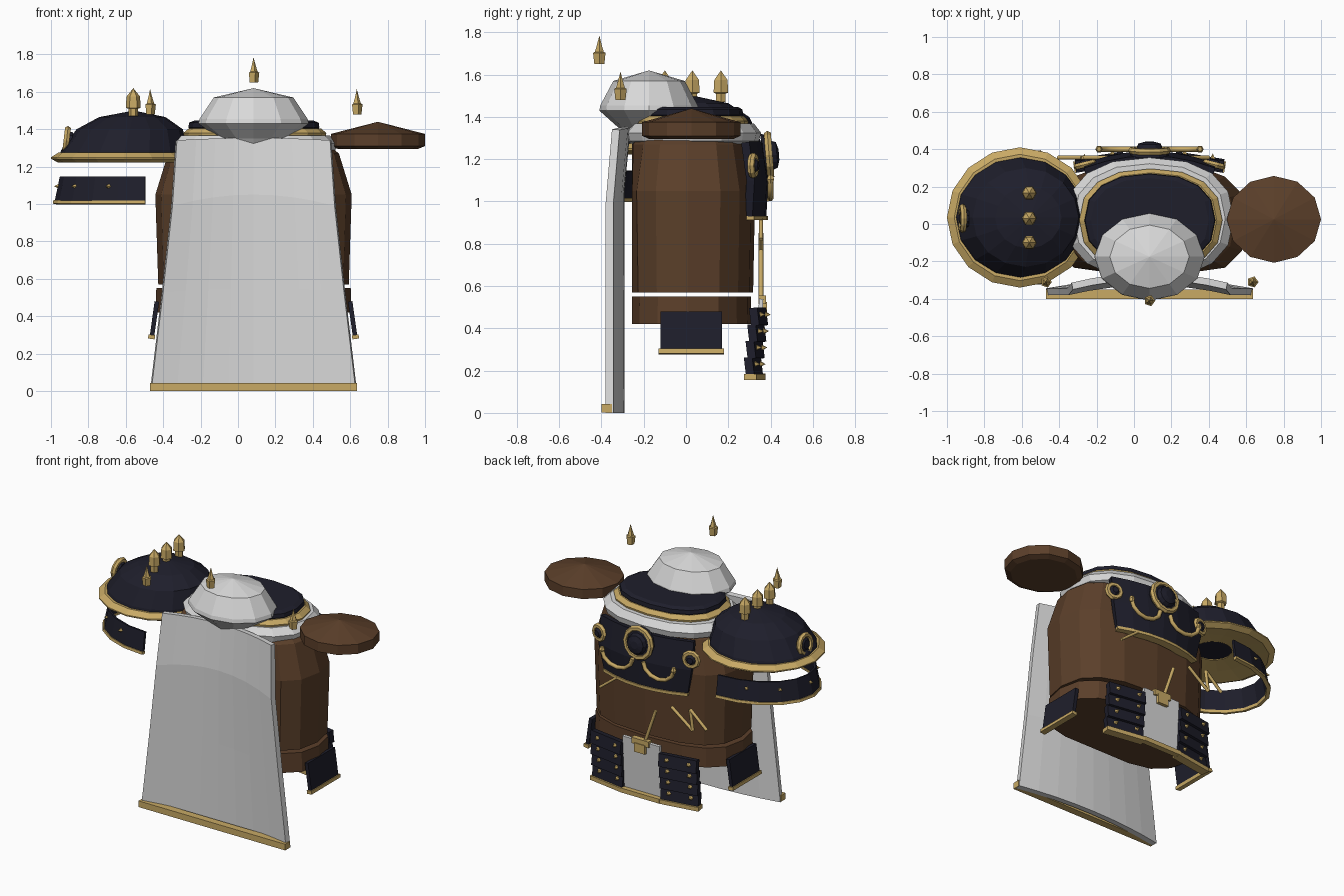
import bpy, bmesh, math
from mathutils import Vector, Matrix

cube = bpy.data.objects.get("Cube")
if cube:
    bpy.data.objects.remove(cube)

def material(name, rgb):
    m = bpy.data.materials.new(name)
    m.use_nodes = True
    m.diffuse_color = (*rgb, 1)
    m.node_tree.nodes["Principled BSDF"].inputs["Base Color"].default_value = (*rgb, 1)
    return m

WHITE = material("pale cloth", (0.69, 0.69, 0.69))
NAVY = material("dark navy", (0.013, 0.013, 0.024))
BROWN = material("brown leather", (0.105, 0.05, 0.023))
GOLD = material("gold", (0.58, 0.40, 0.13))
CX = 0.083  # body centre line

def finish(name, bm, mat):
    bmesh.ops.recalc_face_normals(bm, faces=bm.faces[:])
    me = bpy.data.meshes.new(name)
    bm.to_mesh(me)
    bm.free()
    me.materials.append(mat)
    ob = bpy.data.objects.new(name, me)
    bpy.context.collection.objects.link(ob)
    return ob

def lathe(name, mat, profile, center, sx=1, sy=1, n=12, power=1.0, clip=None,
          closed=False, axis=None):
    """Spin (radius, height) pairs into a scaled ring form, optionally aimed along an axis."""
    bm = bmesh.new()
    rings = []
    for r, h in profile:
        ring_verts = []
        for i in range(n):
            a = 2 * math.pi * i / n
            c, s = math.cos(a), math.sin(a)
            x = math.copysign(abs(c) ** power, c) * r * sx
            y = math.copysign(abs(s) ** power, s) * r * sy
            if clip is not None:
                y = max(y, clip)
            ring_verts.append(bm.verts.new((x, y, h)))
        rings.append(ring_verts)
    pairs = list(zip(rings, rings[1:]))
    if closed:
        pairs.append((rings[-1], rings[0]))
    else:
        bm.faces.new(rings[0])
        bm.faces.new(rings[-1])
    for a, b in pairs:
        for i in range(n):
            j = (i + 1) % n
            bm.faces.new((a[i], a[j], b[j], b[i]))
    bmesh.ops.remove_doubles(bm, verts=bm.verts[:], dist=0.0002)
    if axis:
        bm.transform(Vector(axis).to_track_quat('Z', 'Y').to_matrix().to_4x4())
    bm.transform(Matrix.Translation(center))
    return finish(name, bm, mat)

def sheet(name, mat, f, nu, nv, thick):
    """Thickened grid from f(u, v), with u in -1..1 and v in 0..nv."""
    bm = bmesh.new()
    g = [[bm.verts.new(f(2 * i / nu - 1, j)) for i in range(nu + 1)] for j in range(nv + 1)]
    for j in range(nv):
        for i in range(nu):
            bm.faces.new((g[j][i], g[j][i + 1], g[j + 1][i + 1], g[j + 1][i]))
    ob = finish(name, bm, mat)
    mod = ob.modifiers.new("Thickness", 'SOLIDIFY')
    mod.thickness, mod.offset = thick, 0

def box(name, mat, center, size, rx=0, ry=0, rz=0):
    bm = bmesh.new()
    bmesh.ops.create_cube(bm, size=1)
    bm.transform(Matrix.Diagonal((*size, 1)))
    for angle, axis in ((rx, 'X'), (ry, 'Y'), (rz, 'Z')):
        bm.transform(Matrix.Rotation(angle, 4, axis))
    bm.transform(Matrix.Translation(center))
    finish(name, bm, mat)

def tube(name, mat, points, radius):
    cu = bpy.data.curves.new(name, 'CURVE')
    cu.dimensions = '3D'
    cu.bevel_depth, cu.bevel_resolution, cu.use_fill_caps = radius, 1, True
    sp = cu.splines.new('POLY')
    sp.points.add(len(points) - 1)
    for p, co in zip(sp.points, points):
        p.co = (*co, 1)
    cu.materials.append(mat)
    ob = bpy.data.objects.new(name, cu)
    bpy.context.collection.objects.link(ob)

def ring(name, center, axis, R, r, n=12):
    prof = [(R + r * math.cos(k * math.pi / 3), r * math.sin(k * math.pi / 3)) for k in range(6)]
    lathe(name, GOLD, prof, center, n=n, closed=True, axis=axis)

# Barrel body and belt
body = dict(sx=0.525, n=16, power=0.76, clip=-0.265)
lathe("body_barrel", BROWN, [(0.97, 0.57), (1, 1.05), (0.87, 1.27), (0.8, 1.3)], (CX, 0.01, 0), sy=0.317, **body)
lathe("body_belt", BROWN, [(1, 0.42), (0.99, 0.55)], (CX, 0.01, 0), sy=0.3, **body)

# Collar layers
collar = dict(n=16, power=0.86)
lathe("white_collar", WHITE, [(0.82, 1.265), (0.97, 1.285), (1, 1.325), (0.9, 1.368), (0.7, 1.368)],
      (CX, 0.03, 0), 0.45, 0.325, **collar)
lathe("gold_collar", GOLD, [(1, 1.35), (1.02, 1.38), (0.94, 1.405)], (0.09, 0.02, 0), 0.375, 0.27, **collar)
lathe("navy_collar", NAVY, [(0.92, 1.37), (1, 1.41), (0.99, 1.435), (0.9, 1.448)],
      (0.085, 0.02, 0), 0.35, 0.25, **collar)

# Head dome
lathe("head_dome", WHITE, [(0.4, 1.28), (0.62, 1.35), (1, 1.43), (0.98, 1.455), (0.72, 1.57), (0, 1.62)],
      (CX, -0.175, 0), 0.295, 0.235, n=12)

# Cape hollowed along the middle: rows hold height, half width, depth and edge sag
ROWS = [(0.0, 0.55, -0.31, 0), (0.55, 0.487, -0.31, 0.02), (1.05, 0.437, -0.31, 0.06), (1.352, 0.413, -0.28, 0.012)]
def cape_point(u, v):
    z, w, y, sag = ROWS[v]
    return (CX + u * w, y - 0.052 * u * u, z - sag * u * u)
sheet("cape", WHITE, cape_point, 8, 3, 0.037)
box("cape_hem", GOLD, (CX, -0.375, 0.022), (1.105, 0.05, 0.042))

# Floating spikes
for k, p in enumerate([(0.083, -0.41, 1.65), (-0.47, -0.31, 1.48), (0.635, -0.31, 1.48)]):
    lathe(f"spike_{k}", GOLD, [(0.025, 0), (0.031, 0.053), (0.022, 0.058), (0.012, 0.09), (0, 0.135)], p, n=5)

# Large shoulder guard
SX, SY = -0.61, 0.035
dome = lathe("shoulder_dome", NAVY, [(0.98, 1.26), (0.96, 1.29), (0.8, 1.40), (0.5, 1.465), (0, 1.5)],
             (SX, SY, 0), 0.355, 0.33, n=16)
for v in dome.data.vertices:  # lean the crown toward the body
    v.co.x += (v.co.z - 1.26) * 0.22
lathe("shoulder_rim", GOLD, [(0.3, 1.255), (0.6, 1.24), (0.9, 1.222), (1, 1.242), (1, 1.25), (0.9, 1.275), (0.3, 1.265)],
      (SX, SY, 0), 0.39, 0.375, n=16, closed=True)
for k, y in enumerate((0.165, 0.03, -0.1)):
    lathe(f"shoulder_stud_{k}", GOLD, [(0.026, 1.47), (0.026, 1.51), (0.04, 1.515), (0.036, 1.575), (0, 1.62)],
          (-0.56, y, 0), n=6)
ring("shoulder_ring", (-0.917, 0.03, 1.34), (-1, 0, 0.12), 0.06, 0.018)
lathe("shoulder_boss", NAVY, [(0.05, -0.03), (0.05, 0), (0.03, 0.015)], (-0.917, 0.03, 1.34), n=10, axis=(-1, 0, 0.12))

# Hanging arm plate with trim and studs
def arm_band(z0, z1, grow):
    def f(u, v):
        a = math.pi * (1 + u * 0.5)
        z = z0 + v * (z1 - z0)
        k = 1 + grow - 0.43 * (z - 1)
        return (-0.495 + 0.48 * k * math.cos(a), SY + 0.345 * k * math.sin(a), z)
    return f
sheet("arm_plate", NAVY, arm_band(1.01, 1.145, 0), 10, 1, 0.016)
sheet("arm_plate_trim", GOLD, arm_band(1.0, 1.018, 0.006), 10, 1, 0.026)
for k, t in enumerate((-0.72, -0.4, 0, 0.4, 0.72)):
    x, y, z = arm_band(1.095, 1.1, 0.012)(t, 0)
    lathe(f"arm_stud_{k}", GOLD, [(0.015, -0.005), (0, 0.022)], (x, y, z), n=5, axis=(x + 0.5, y - SY, 0))

# Brown disc on the other shoulder
lathe("shoulder_disc", BROWN, [(0.85, 1.295), (1, 1.31), (1, 1.375), (0, 1.44)], (0.748, 0.025, 0), 0.252, 0.232, n=12)

# Breastplate on the rear side
def chest(u, v):
    z, w, y = [(0.93, 0.31, 0.36), (1.1, 0.345, 0.37), (1.28, 0.345, 0.345)][v]
    return (CX + u * w, y - 0.065 * u * u, z)
sheet("breastplate", NAVY, chest, 6, 2, 0.04)
def chest_trim(u, v):
    x, y, z = chest(u, 0)
    return (x, y, z - 0.018 + 0.02 * v)
sheet("breastplate_trim", GOLD, chest_trim, 6, 1, 0.056)
lathe("medallion_disc", NAVY, [(0.105, 0), (0.095, 0.04), (0.07, 0.045), (0.06, 0.07), (0.025, 0.08)],
      (CX, 0.36, 1.215), n=12, axis=(0, 1, 0.08))
ring("medallion_ring", (CX, 0.393, 1.22), (0, 1, 0.08), 0.095, 0.019)
for s, side in ((1, "left"), (-1, "right")):
    c = (CX + s * 0.345, 0.318, 1.17)
    axis = (s * 0.25, 1, 0)
    ring(f"{side}_clasp_ring", c, axis, 0.045, 0.018, 10)
    lathe(f"{side}_clasp_boss", NAVY, [(0.042, -0.015), (0.038, 0.005), (0.02, 0.025)], c, n=8, axis=axis)
    curl = [(CX + s * (0.155 - 0.115 * math.cos(t)), 0.4, 1.105 - 0.09 * math.sin(t))
            for t in [math.pi * k / 6 for k in range(7)]]
    tube(f"{side}_curl", GOLD, curl, 0.014)
    lathe(f"{side}_curl_tip", GOLD, [(0.012, -0.02), (0.02, 0), (0.012, 0.02)], curl[-1], n=6)

# Thin gold marks in front of the barrel
Y = 0.355
zigzag = [(-0.14, Y, 0.83), (-0.3, Y, 0.71), (-0.28, Y, 0.85), (-0.405, Y, 0.74)]
for k, ends in enumerate(zip(zigzag, zigzag[1:])):
    tube(f"zigzag_{k}", GOLD, ends, 0.011)
tube("side_mark", GOLD, [(0.4, Y, 0.82), (0.27, Y, 0.92)], 0.01)
tube("buckle_pin", GOLD, [(0.055, Y, 0.55), (-0.02, Y, 0.77)], 0.011)

# Hanging skirt: centre panel, buckle, layered plates
box("centre_panel", WHITE, (CX, 0.345, 0.36), (0.28, 0.02, 0.36), -0.06)
box("centre_panel_hem", GOLD, (CX, 0.357, 0.172), (0.29, 0.04, 0.03))
box("buckle", GOLD, (CX, 0.36, 0.535), (0.13, 0.035, 0.04))
box("buckle_drop", GOLD, (CX, 0.368, 0.495), (0.08, 0.03, 0.06))
for s, side in ((1, "left"), (-1, "right")):
    x = CX + s * 0.268
    turn = -s * 0.16
    for k in range(4):
        y, z = 0.343 - 0.008 * k, 0.455 - k * 0.078
        box(f"{side}_skirt_layer_{k}", NAVY, (x, y, z), (0.26, 0.04, 0.085), 0.12, 0, turn)
        for d in (-0.08, 0.07):
            lathe(f"{side}_skirt_stud_{k}", GOLD, [(0.016, 0), (0, 0.028)],
                  (x + d, y + 0.017 + d * math.tan(turn), z + 0.01), n=5, axis=(0, 1, 0))
    box(f"{side}_skirt_hem", GOLD, (x, 0.325, 0.17), (0.275, 0.06, 0.028), 0, 0, turn)
    # Side plates
    box(f"{side}_hip_plate", NAVY, (CX + s * 0.53, 0.025, 0.385), (0.024, 0.29, 0.19), 0, -s * 0.14)
    box(f"{side}_hip_hem", GOLD, (CX + s * 0.545, 0.025, 0.29), (0.036, 0.31, 0.022), 0, -s * 0.14)
